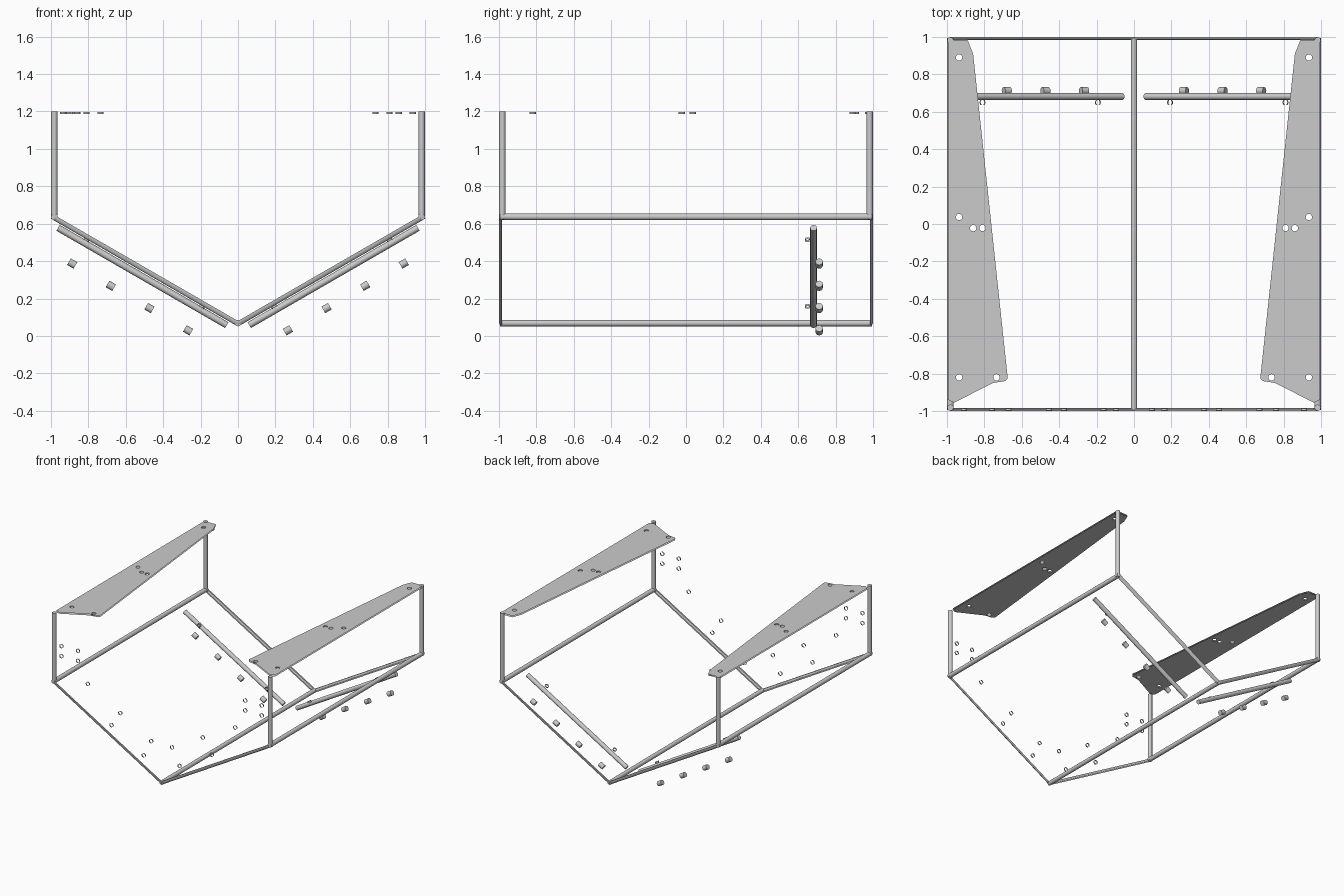
import bpy, bmesh, math
from mathutils import Vector

if "Cube" in bpy.data.objects:
    bpy.data.objects.remove(bpy.data.objects["Cube"])


def finish(name, bm, mirror=(False, False)):
    bmesh.ops.recalc_face_normals(bm, faces=bm.faces)
    me = bpy.data.meshes.new(name)
    bm.to_mesh(me)
    bm.free()
    ob = bpy.data.objects.new(name, me)
    bpy.context.collection.objects.link(ob)
    if any(mirror):
        m = ob.modifiers.new("Mirror", 'MIRROR')
        m.use_axis = (mirror[0], mirror[1], False)
        m.use_mirror_merge = False
    bpy.context.view_layer.objects.active = ob
    ob.select_set(True)
    bpy.ops.object.shade_smooth_by_angle(angle=math.radians(40))
    ob.select_set(False)
    return ob


def tube(bm, a, b, r, caps=True, sides=12):
    a, b = Vector(a), Vector(b)
    d = b - a
    mat = d.to_track_quat('Z', 'Y').to_matrix().to_4x4()
    mat.translation = (a + b) / 2
    bmesh.ops.create_cone(bm, cap_ends=caps, segments=sides, radius1=r,
                          radius2=r, depth=d.length, matrix=mat)


def ring(bm, c, axis, r, t=0.012):
    c, h = Vector(c), Vector(axis).normalized() * t / 2
    tube(bm, c - h, c + h, r, caps=False, sides=16)


def rod(name, a, b, r, mirror):
    bm = bmesh.new()
    tube(bm, a, b, r)
    finish(name, bm, mirror)


# Long rails and upright corners
rod("keel_rail", (0, -0.995, 0.068), (0, 0.995, 0.068), 0.017, (False, False))
rod("side_rail", (0.982, -0.995, 0.637), (0.982, 0.995, 0.637), 0.018, (True, False))
rod("corner_post", (0.982, 0.982, 0.625), (0.982, 0.982, 1.2), 0.017, (True, True))

# Rounded sloping bends along the V at both ends
slope = Vector((0.98, 0, 0.565)).normalized()
normal = Vector((-slope.z, 0, slope.x))
start, length = Vector((0.005, 0, 0.053)), 1.135
angles = [i * math.pi / 10 for i in range(6)]
profile = [(0.984 + 0.016 * math.cos(t), 0.026 - 0.026 * math.sin(t)) for t in angles]
profile += [(0.984 + 0.006 * math.cos(t), 0.026 - 0.016 * math.sin(t)) for t in reversed(angles)]
bm = bmesh.new()
face = bm.faces.new([bm.verts.new(start + normal * n + Vector((0, y, 0))) for y, n in profile])
ext = bmesh.ops.extrude_face_region(bm, geom=[face], use_keep_orig=True)
bmesh.ops.translate(bm, vec=slope * length,
                    verts=[v for v in ext["geom"] if isinstance(v, bmesh.types.BMVert)])
finish("end_bend", bm, (True, True))

# Sloping cross beams, with their hinge knuckles and bolt holes
rod("cross_beam", (0.06, 0.682, 0.058), (0.962, 0.682, 0.578), 0.018, (True, False))
bm = bmesh.new()
for i in range(4):
    c = Vector((0.267 + 0.2065 * i, 0.712, 0.03 + 0.119 * i))
    tube(bm, c - slope * 0.02, c + slope * 0.02, 0.02)
finish("hinge_knuckles", bm, (True, False))
bm = bmesh.new()
for x, z in ((0.193, 0.158), (0.81, 0.515)):
    ring(bm, (x, 0.65, z), normal, 0.015)
finish("floor_hole_rims", bm, (True, False))

# Hole rims of the front panel
bm = bmesh.new()
for x, z in ((0.91, 0.947), (0.91, 0.865), (0.76, 0.947), (0.76, 0.865), (0.67, 0.70),
             (0.375, 0.54), (0.455, 0.42), (0.095, 0.384), (0.163, 0.25)):
    ring(bm, (x, -0.992, z), (0, 1, 0), 0.016)
finish("front_hole_rims", bm, (True, False))

# Tapered top flanges with punched holes: upper and lower skins
outline = [(0.995, 0.985), (0.89, 0.985), (0.86, 0.91), (0.675, -0.825),
           (0.69, -0.84), (0.755, -0.85), (0.96, -0.955), (0.995, -0.94)]
holes = [(0.935, 0.89), (0.935, 0.037), (0.86, -0.022), (0.81, -0.022),
         (0.935, -0.82), (0.735, -0.82)]
loops = [outline] + [[(x + 0.017 * math.cos(k * math.pi / 8), y + 0.017 * math.sin(k * math.pi / 8))
                      for k in range(16)] for x, y in holes]
bm = bmesh.new()
for z in (1.186, 1.197):
    edges = []
    for pts in loops:
        vs = [bm.verts.new((x, y, z)) for x, y in pts]
        edges += [bm.edges.new((vs[i - 1], vs[i])) for i in range(len(vs))]
    bmesh.ops.triangle_fill(bm, edges=edges, use_beauty=True, normal=(0, 0, 1))
for x, y in holes:
    ring(bm, (x, y, 1.1915), (0, 0, 1), 0.017, 0.011)
finish("top_flange", bm, (True, False))

# Extra rims at the back left corner
bm = bmesh.new()
for x, y in ((-0.98, 0.975), (-0.905, 0.972), (-0.872, 0.91)):
    ring(bm, (x, y, 1.1915), (0, 0, 1), 0.016, 0.011)
finish("corner_hole_rims", bm)
